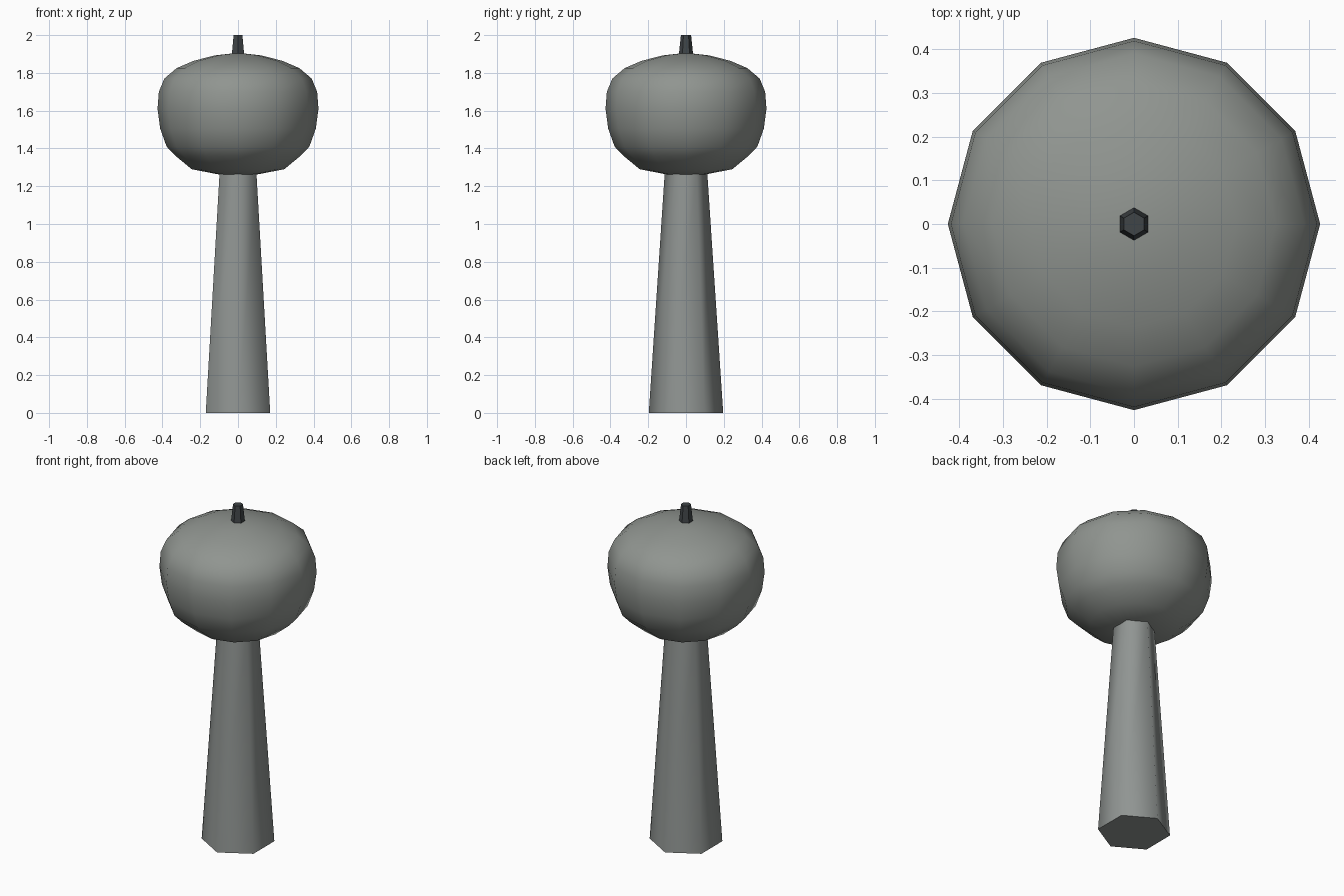
import bpy, math

if "Cube" in bpy.data.objects:
    bpy.data.objects.remove(bpy.data.objects["Cube"])


def material(name, rgb):
    m = bpy.data.materials.new(name)
    m.diffuse_color = (*rgb, 1)
    m.use_nodes = True
    m.node_tree.nodes["Principled BSDF"].inputs["Base Color"].default_value = m.diffuse_color
    return m


def lathe(name, profile, sides, start, mat, angle):
    """Closed turned solid from (radius, height) points, bottom to top."""
    verts, faces = [], []
    for r, z in profile:
        for i in range(sides):
            a = start + math.tau * i / sides
            verts.append((r * math.cos(a), r * math.sin(a), z))
    for k in range(len(profile) - 1):
        for i in range(sides):
            j = (i + 1) % sides
            faces.append((k * sides + i, k * sides + j,
                          (k + 1) * sides + j, (k + 1) * sides + i))
    faces.append(tuple(reversed(range(sides))))
    top = (len(profile) - 1) * sides
    faces.append(tuple(range(top, top + sides)))
    mesh = bpy.data.meshes.new(name)
    mesh.from_pydata(verts, [], faces)
    mesh.materials.append(mat)
    ob = bpy.data.objects.new(name, mesh)
    bpy.context.collection.objects.link(ob)
    bpy.ops.object.select_all(action='DESELECT')
    ob.select_set(True)
    bpy.context.view_layer.objects.active = ob
    bpy.ops.object.shade_smooth_by_angle(angle=math.radians(angle))
    return ob


grey = material("warm grey", (0.28, 0.30, 0.28))
grey_post = material("post grey", (0.28, 0.30, 0.29))
dark = material("dark slate", (0.05, 0.058, 0.063))

# Tapered hexagonal post, corners on the y axis
lathe("post", [(0.197, 0), (0.113, 1.265)], 6, math.pi / 2, grey_post, 65)

# Twelve-sided rounded head
head = [(0.10, 1.262), (0.245, 1.29), (0.33, 1.36), (0.378, 1.41),
        (0.412, 1.505), (0.426, 1.61), (0.419, 1.70), (0.39, 1.77),
        (0.325, 1.825), (0.235, 1.864), (0.12, 1.893), (0.04, 1.902)]
lathe("head", head, 12, 0, grey, 60)

# Small hexagonal tip
lathe("tip", [(0.038, 1.895), (0.027, 2.0)], 6, math.pi / 2, dark, 30)
